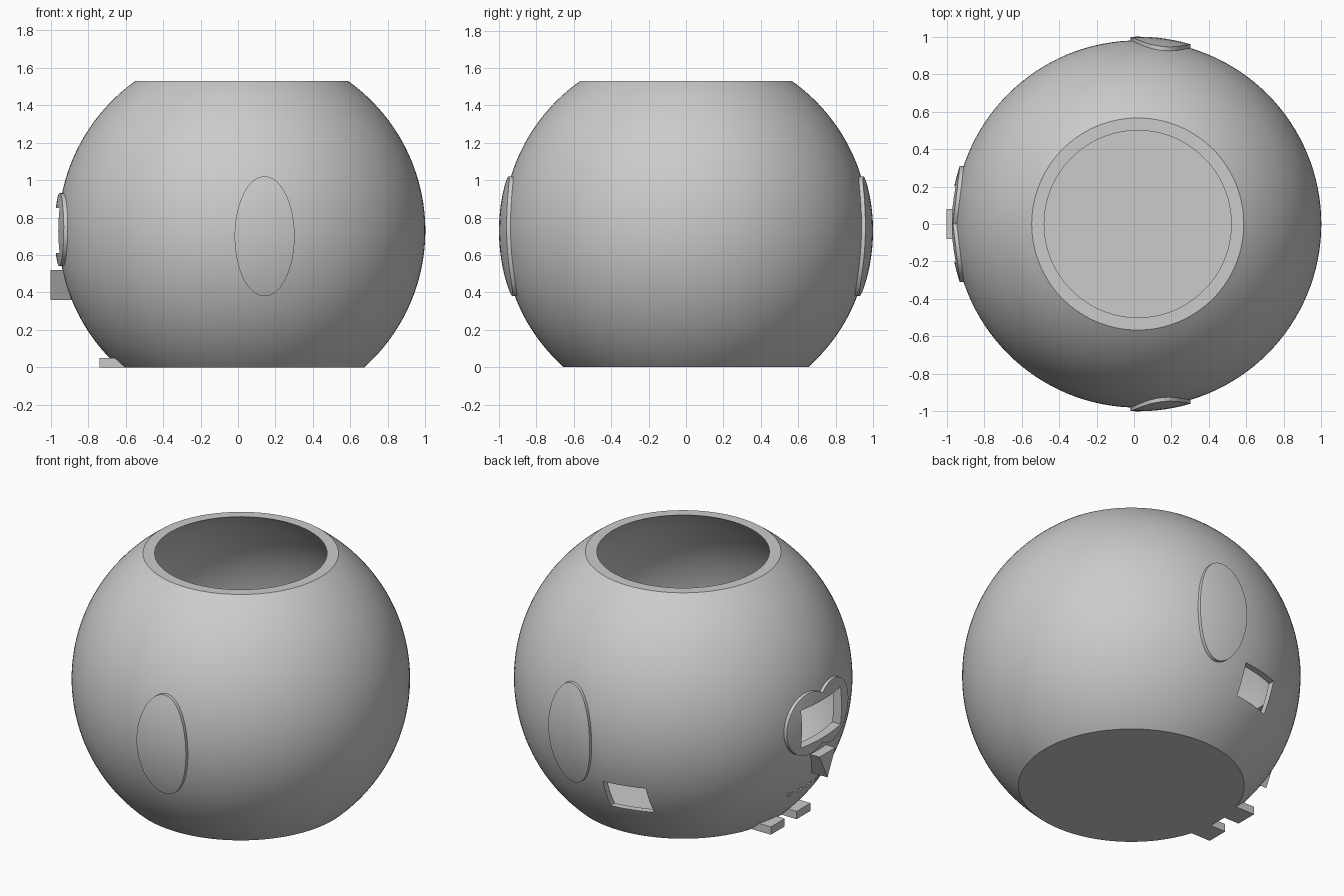
import bpy, bmesh, math
from mathutils import Matrix

if "Cube" in bpy.data.objects:
    bpy.data.objects.remove(bpy.data.objects["Cube"])

CENTRE = (0.02, 0.0, 0.73)
R_OUT, R_IN, R_RAISED, R_SEAT = 0.98, 0.943, 1.0, 0.96
TOP, FLOOR = 1.53, 0.05

clay = bpy.data.materials.new("plain_grey")
clay.use_nodes = True
GREY = (0.6, 0.6, 0.6, 1)
clay.diffuse_color = GREY
clay.node_tree.nodes["Principled BSDF"].inputs["Base Color"].default_value = GREY


def make(name, bm):
    bmesh.ops.recalc_face_normals(bm, faces=bm.faces)
    me = bpy.data.meshes.new(name)
    bm.to_mesh(me)
    bm.free()
    me.materials.append(clay)
    ob = bpy.data.objects.new(name, me)
    bpy.context.collection.objects.link(ob)
    return ob


def prism(name, outline, axis, lo, hi):
    """Extrude an outline in (y, z) along x, or in (x, z) along y."""
    bm = bmesh.new()
    place = (lambda u, v, w: (w, u, v)) if axis == "x" else (lambda u, v, w: (u, w, v))
    rings = [[bm.verts.new(place(u, v, w)) for u, v in outline] for w in (lo, hi)]
    for ring in rings:
        bm.faces.new(ring)
    n = len(outline)
    for i in range(n):
        j = (i + 1) % n
        bm.faces.new((rings[0][i], rings[0][j], rings[1][j], rings[1][i]))
    return make(name, bm)


def rect(u0, u1, v0, v1):
    return [(u0, v0), (u1, v0), (u1, v1), (u0, v1)]


def arc(cu, cv, ru, rv, a0, a1, n):
    return [(cu + ru * math.cos(a0 + (a1 - a0) * i / n),
             cv + rv * math.sin(a0 + (a1 - a0) * i / n)) for i in range(n + 1)]


def ball(name, radius):
    bm = bmesh.new()
    bmesh.ops.create_uvsphere(bm, u_segments=128, v_segments=64, radius=radius,
                              matrix=Matrix.Translation(CENTRE))
    ob = make(name, bm)
    ob.hide_render = True
    return ob


def boolean(ob, cutter, operation="DIFFERENCE"):
    mod = ob.modifiers.new("cut", "BOOLEAN")
    mod.operation, mod.solver, mod.object = operation, "EXACT", cutter
    graph = bpy.context.evaluated_depsgraph_get()
    me = bpy.data.meshes.new_from_object(ob.evaluated_get(graph))
    ob.modifiers.clear()
    ob.data = me


# Hollow round pot: a lathed wall with a flat rim, base and inner floor
def wall(radius, z0, z1, n=56):
    a0 = math.asin((z0 - CENTRE[2]) / radius)
    a1 = math.asin((z1 - CENTRE[2]) / radius)
    return arc(0, CENTRE[2], radius, radius, a0, a1, n)


profile = [(0, 0)] + wall(R_OUT, 0, TOP) + wall(R_IN, FLOOR, TOP)[::-1] + [(0, FLOOR)]
bm = bmesh.new()
verts = [bm.verts.new((CENTRE[0] + r, 0, z)) for r, z in profile]
edges = [bm.edges.new(pair) for pair in zip(verts, verts[1:])]
bmesh.ops.spin(bm, geom=verts + edges, cent=CENTRE, axis=(0, 0, 1),
               angle=math.tau, steps=128, use_duplicate=False)
bmesh.ops.remove_doubles(bm, verts=bm.verts, dist=0.0001)
pot = make("pot", bm)

outer_ball = ball("outer_ball", R_RAISED)
seat_ball = ball("seat_ball", R_SEAT)


def raised(ob):
    """Trim a prism to a thin plate following the round wall."""
    boolean(ob, outer_ball, "INTERSECT")
    boolean(ob, seat_ball)
    return ob


# Oval wings on both sides
oval = arc(0.142, 0.70, 0.16, 0.32, 0, math.tau, 96)[:-1]
smooth = [pot]
for side, lo, hi in (("right", -1.2, -0.6), ("left", 0.6, 1.2)):
    smooth.append(raised(prism("wing_" + side, oval, "y", lo, hi)))

# Two-lobed face plate
lobe = 0.195
a = math.acos(-0.115 / lobe)
half = arc(0.115, 0.735, lobe, lobe, -a, a, 56)
outline = half + [(-u, v) for u, v in half[::-1]][1:-1]
plate = raised(prism("face_plate", outline, "x", -1.2, -0.6))
smooth.append(plate)

# Window through plate and wall, and the slot in the side wall
window = prism("window_cutter", rect(-0.2, 0.2, 0.61, 0.85), "x", -1.3, -0.6)
slot = prism("slot_cutter", rect(-0.325, -0.065, 0.255, 0.44), "y", 0.5, 1.2)
boolean(plate, window)
boolean(pot, window)
boolean(pot, slot)

# Row of small plain notches under the beak
notches = []
for i in range(4):
    y = -0.135 + 0.09 * i
    notches.append(prism("notch_cutter", rect(y - 0.02, y + 0.02, 0.24, 0.27),
                         "x", -0.95, -0.815))
    boolean(pot, notches[-1])

# Beak: wedge pointing down
beak = prism("beak", [(-0.08, 0.52), (0.08, 0.52), (0, 0.36)], "x", -1.0, -0.86)
boolean(beak, seat_ball)

# Feet
for side, s in (("right", -1), ("left", 1)):
    prism("foot_" + side, rect(s * 0.06, s * 0.2, 0, 0.05), "x", -0.74, -0.6)

for helper in [outer_ball, seat_ball, window, slot] + notches:
    bpy.data.objects.remove(helper)

# Smooth shading with crisp edges
bpy.ops.object.select_all(action="DESELECT")
for ob in smooth:
    ob.select_set(True)
bpy.context.view_layer.objects.active = pot
bpy.ops.object.shade_smooth_by_angle(angle=math.radians(30))
